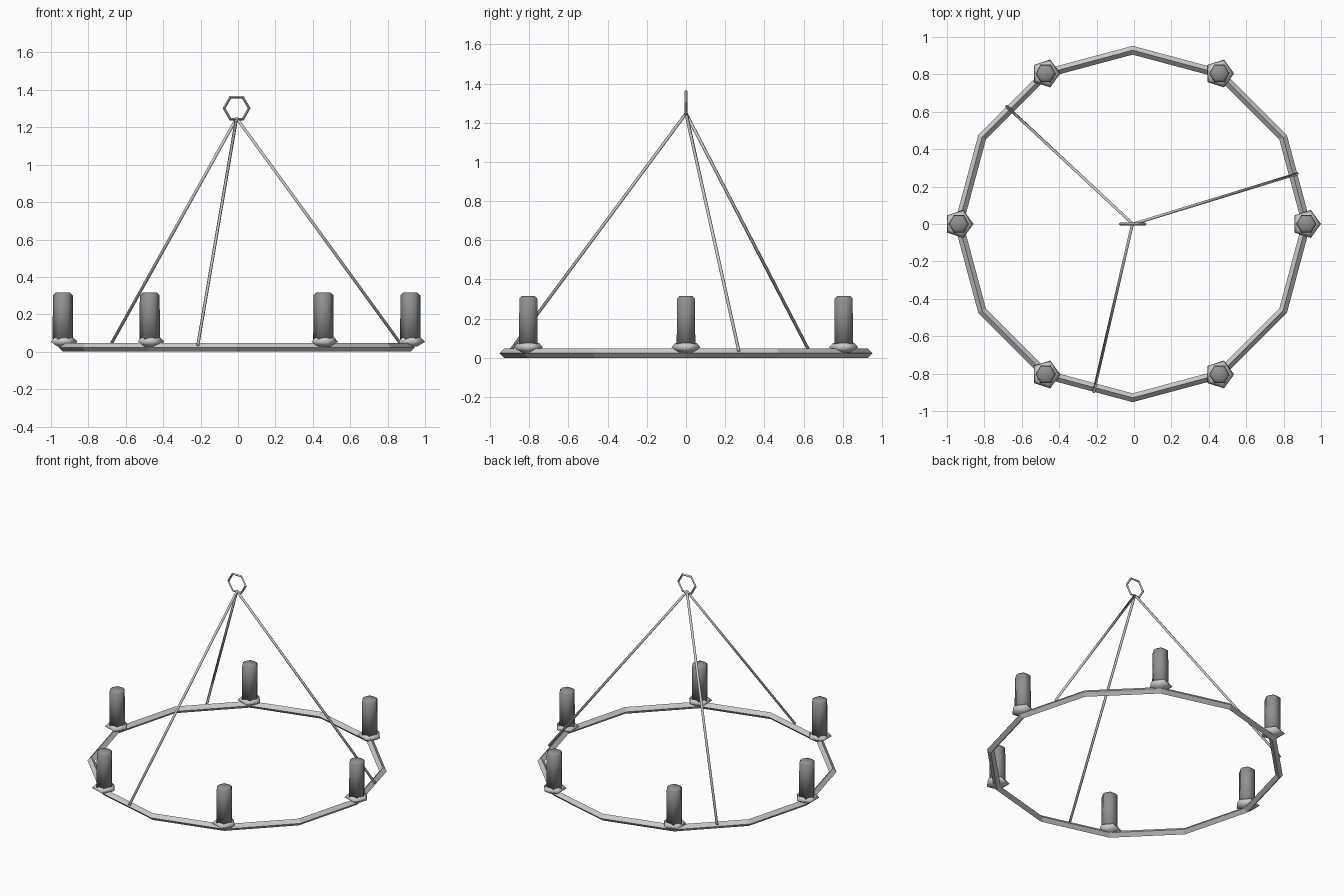
import bpy, math
from mathutils import Vector

if "Cube" in bpy.data.objects:
    bpy.data.objects.remove(bpy.data.objects["Cube"])

CX = -0.0075          # axis of the fitting, off zero because the dishes are five-sided
R = 0.929             # hoop radius


def grey(name, v):
    m = bpy.data.materials.new(name)
    m.diffuse_color = (v, v, v, 1)
    m.use_nodes = True
    m.node_tree.nodes["Principled BSDF"].inputs["Base Color"].default_value = m.diffuse_color
    return m


IRON = grey("iron", 0.62)
CANDLE = grey("dark_candle", 0.28)


def make(name, verts, faces, mat, smooth=False):
    me = bpy.data.meshes.new(name)
    me.from_pydata(verts, [], faces)
    me.materials.append(mat)
    for p in me.polygons:
        p.use_smooth = smooth
    me.update()
    ob = bpy.data.objects.new(name, me)
    bpy.context.collection.objects.link(ob)
    return ob


def lathe(name, profile, sides, loc, mat, smooth=True):
    """Capped solid from (radius, z) pairs, bottom to top."""
    verts = [(r * math.cos(2 * math.pi * i / sides), r * math.sin(2 * math.pi * i / sides), z)
             for r, z in profile for i in range(sides)]
    faces = [(k * sides + i, k * sides + (i + 1) % sides,
              (k + 1) * sides + (i + 1) % sides, (k + 1) * sides + i)
             for k in range(len(profile) - 1) for i in range(sides)]
    faces.append(tuple(reversed(range(sides))))
    faces.append(tuple(range((len(profile) - 1) * sides, len(profile) * sides)))
    ob = make(name, verts, faces, mat, smooth)
    ob.location = loc
    return ob


def hoop(name, major, minor, sides, loc, upright=False):
    """Faceted ring with a diamond cross-section."""
    verts, faces = [], []
    for i in range(sides):
        a = 2 * math.pi * i / sides
        for j in range(4):
            b = math.pi / 2 * j
            r = major + minor * math.cos(b)
            verts.append((r * math.cos(a), r * math.sin(a), minor * math.sin(b)))
            n, m = (i + 1) % sides, (j + 1) % 4
            faces.append((i * 4 + j, n * 4 + j, n * 4 + m, i * 4 + m))
    ob = make(name, verts, faces, IRON)
    ob.location = loc
    if upright:
        ob.rotation_euler.x = math.pi / 2
    return ob


# Main hoop and hanging ring
hoop("main_hoop", R, 0.0235, 12, (CX, 0, 0.0235))
hoop("hanging_ring", 0.067, 0.008, 6, (CX, 0, 1.302), upright=True)

# Six candles on small dishes
for k in range(6):
    a = math.radians(60 * k)
    loc = (CX + R * math.cos(a), R * math.sin(a), 0)
    lathe(f"dish_{k + 1}", [(0.035, 0.027), (0.0785, 0.053), (0.058, 0.075)], 5, loc, IRON)
    lathe(f"candle_{k + 1}", [(0.055, 0.06), (0.053, 0.302), (0.038, 0.316)], 6, loc, CANDLE)

# Three suspension rods
top = Vector((CX, 0, 1.248))
for k in range(3):
    a = math.radians(17 + 120 * k)
    foot = Vector((CX + 0.922 * math.cos(a), 0.922 * math.sin(a), 0.035))
    d = top - foot
    rod = lathe(f"rod_{k + 1}", [(0.0085, 0), (0.0085, d.length)], 5, foot, IRON)
    rod.rotation_euler = d.to_track_quat('Z', 'Y').to_euler()
